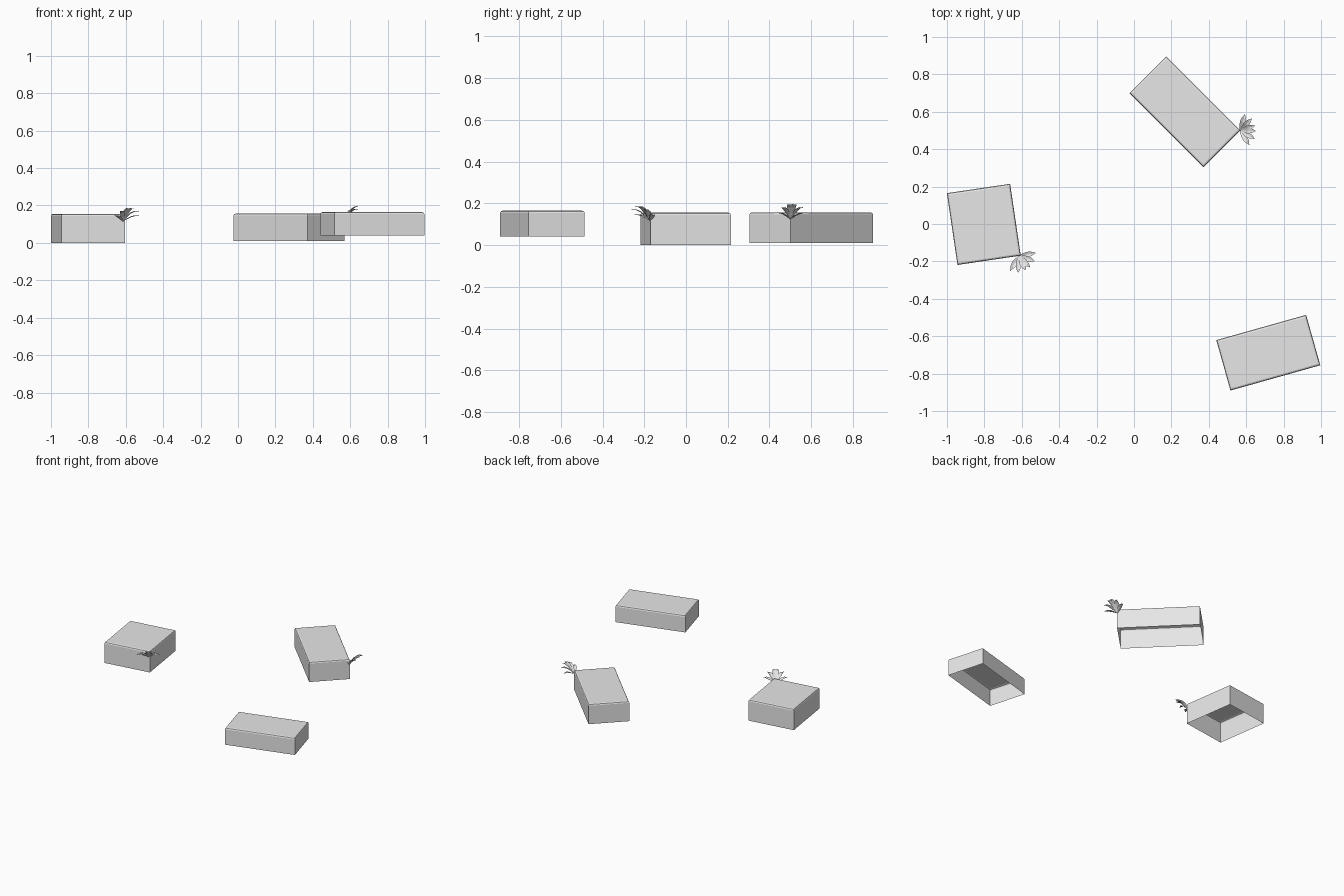
import bpy, bmesh, math
from mathutils import Matrix, Vector

cube = bpy.data.objects.get("Cube")
if cube:
    bpy.data.objects.remove(cube, do_unlink=True)

grey = bpy.data.materials.new("plain_grey")
grey.use_nodes = True
grey.diffuse_color = (0.8, 0.8, 0.8, 1)
grey.node_tree.nodes["Principled BSDF"].inputs["Base Color"].default_value = (0.8, 0.8, 0.8, 1)


def add_object(name, bm):
    mesh = bpy.data.meshes.new(name)
    bm.to_mesh(mesh)
    bm.free()
    mesh.materials.append(grey)
    obj = bpy.data.objects.new(name, mesh)
    bpy.context.collection.objects.link(obj)
    return obj


# Slab: open-bottomed shell with softened top rim
def slab(name, centre, size, bottom, top, angle):
    bm = bmesh.new()
    bmesh.ops.create_cube(bm, size=1)
    bmesh.ops.scale(bm, vec=(size[0], size[1], top - bottom), verts=bm.verts)
    under = [f for f in bm.faces if f.normal.z < -0.5]
    bmesh.ops.delete(bm, geom=under, context="FACES_ONLY")
    rim = [e for e in bm.edges if all(v.co.z > 0 for v in e.verts)]
    bmesh.ops.bevel(bm, geom=rim, offset=0.011, segments=2, profile=0.5, affect="EDGES")
    obj = add_object(name, bm)
    obj.location = (*centre, (bottom + top) / 2)
    obj.rotation_euler.z = math.radians(angle)
    return obj


# Leaf: arched pointed blade, folded along its midrib
def add_leaf(bm, turn, reach, rise):
    spin = Matrix.Rotation(math.radians(turn), 3, "Z")
    widths = (0.003, 0.011, 0.015, 0.011, 0)
    previous = None
    for i, w in enumerate(widths):
        t = i / (len(widths) - 1)
        x, z = reach * t, rise * math.sin(t * 1.75)
        offsets = [(-w, 0.3 * w), (0, 0), (w, 0.3 * w)] if w else [(0, 0)]
        row = [bm.verts.new(spin @ Vector((x, y, z + lift))) for y, lift in offsets]
        if previous:
            for k in range(2):
                if w:
                    bm.faces.new((previous[k], row[k], row[k + 1], previous[k + 1]))
                else:
                    bm.faces.new((previous[k], row[0], previous[k + 1]))
        previous = row
    bm.normal_update()


# Tuft: fan of leaves, tallest in the middle
def tuft(name, base, facing):
    bm = bmesh.new()
    for turn, reach, rise in ((10, 0.085, 0.07), (38, 0.09, 0.055), (66, 0.092, 0.03)):
        for side in (-1, 1):
            add_leaf(bm, side * turn, reach, rise)
    bmesh.ops.recalc_face_normals(bm, faces=bm.faces)
    for f in bm.faces:
        if f.normal.z < 0:
            f.normal_flip()
    obj = add_object(name, bm)
    obj.location = base
    obj.rotation_euler.z = math.radians(facing)


slab("right_slab", (-0.803, -0.002), (0.342, 0.388), 0, 0.155, 8.4)
slab("back_slab", (0.272, 0.6), (0.56, 0.278), 0.01, 0.157, -45)
slab("front_slab", (0.718, -0.688), (0.499, 0.28), 0.04, 0.165, 15.7)
tuft("right_tuft", (-0.615, -0.172, 0.115), -55)
tuft("back_tuft", (0.568, 0.5, 0.125), 8)
